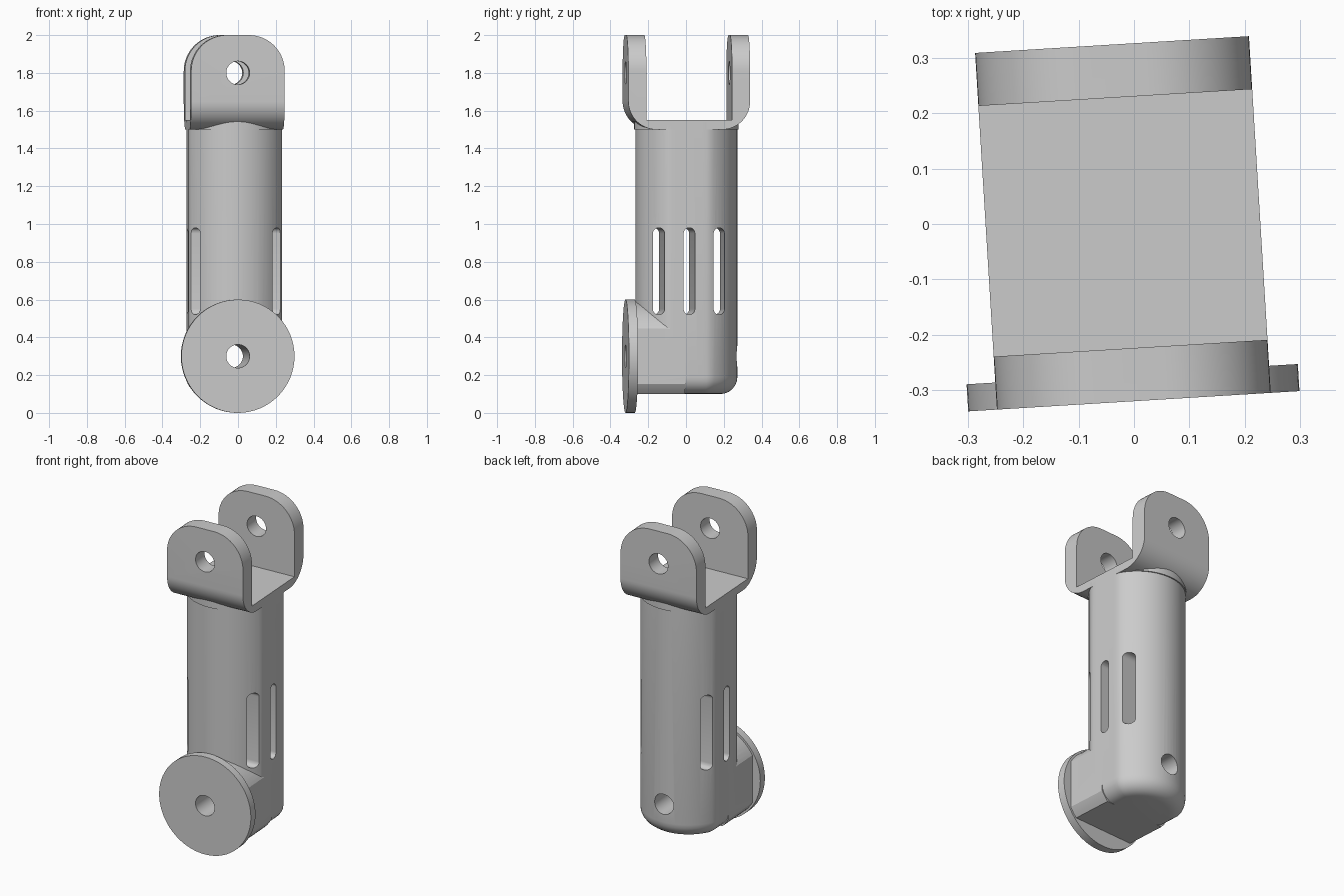
import bpy
import bmesh
from math import sin, cos, pi, radians
from mathutils import Matrix

cube = bpy.data.objects.get("Cube")
if cube:
    bpy.data.objects.remove(cube, do_unlink=True)

# The whole limb is turned slightly about the vertical axis
PLACE = Matrix.Translation((-0.02, 0.002, 0)) @ Matrix.Rotation(radians(3.5), 4, 'Z')

grey = bpy.data.materials.new("plain_grey")
grey.use_nodes = True
grey.diffuse_color = (0.6, 0.6, 0.6, 1)
grey.node_tree.nodes["Principled BSDF"].inputs["Base Color"].default_value = (0.6, 0.6, 0.6, 1)


def arc(cx, cy, r, a0, a1, n=16):
    """Points on an arc, angles in degrees."""
    angles = [radians(a0 + (a1 - a0) * i / n) for i in range(n + 1)]
    return [(cx + r * cos(a), cy + r * sin(a)) for a in angles]


def circle(cx, cy, r, n=48):
    return arc(cx, cy, r, 0, 360, n)[:-1]


def prism(name, pts, axis, lo, hi, round_bottom=0):
    """Extrude a 2D outline along an axis."""
    place = {'x': lambda p, d: (d, p[0], p[1]),
             'y': lambda p, d: (p[0], d, p[1]),
             'z': lambda p, d: (p[0], p[1], d)}[axis]
    bm = bmesh.new()
    a = [bm.verts.new(place(p, lo)) for p in pts]
    b = [bm.verts.new(place(p, hi)) for p in pts]
    bm.faces.new(a)
    bm.faces.new(b)
    for i in range(len(pts)):
        j = (i + 1) % len(pts)
        bm.faces.new((a[i], a[j], b[j], b[i]))
    bmesh.ops.recalc_face_normals(bm, faces=bm.faces)
    if round_bottom:
        rim = [e for e in bm.edges if all(v in a for v in e.verts)]
        bmesh.ops.bevel(bm, geom=rim, offset=round_bottom, segments=6,
                        profile=0.5, affect='EDGES', clamp_overlap=False)
        bmesh.ops.recalc_face_normals(bm, faces=bm.faces)
    mesh = bpy.data.meshes.new(name)
    bm.to_mesh(mesh)
    bm.free()
    mesh.materials.append(grey)
    ob = bpy.data.objects.new(name, mesh)
    bpy.context.collection.objects.link(ob)
    ob.matrix_world = PLACE
    return ob


def boolean(ob, tool, op):
    """Apply a boolean and throw the tool away."""
    tool.hide_render = True
    mod = ob.modifiers.new("cut", 'BOOLEAN')
    mod.operation, mod.object, mod.solver = op, tool, 'EXACT'
    bpy.context.view_layer.update()
    bpy.context.view_layer.objects.active = ob
    bpy.ops.object.modifier_apply(modifier=mod.name)
    bpy.data.objects.remove(tool, do_unlink=True)


def flat_sided(r, half):
    """Round outline with its two sides cut flat at x = +-half."""
    return [(max(-half, min(half, x)), y) for x, y in circle(0, 0, r, 72)]


# Forked head: U-shaped side profile with rounded outer undersides
W, LUG, GAP, FLOOR = 0.248, 0.323, 0.227, 1.55
right = ([(0, 1.5)] + arc(LUG - 0.15, 1.65, 0.15, -90, 0)
         + [(LUG, 2), (GAP, 2), (GAP, FLOOR)])
left = [(-y, z) for y, z in reversed(right[1:])]
head = prism("fork_head", right + left, 'x', -W, W)
outline = ([(-W, 1.4), (W, 1.4)] + arc(W - 0.19, 1.81, 0.19, 0, 90)
           + arc(0.19 - W, 1.81, 0.19, 90, 180))
boolean(head, prism("head_outline", outline, 'y', -0.5, 0.5), 'INTERSECT')
boolean(head, prism("head_pin_cutter", circle(0, 1.8, 0.062), 'y', -0.6, 0.6), 'DIFFERENCE')

# Collar under the head
collar = prism("head_collar", flat_sided(0.277, W), 'z', 1.5, 1.545)

# Main shaft with rounded bottom and a blended lower neck
shaft = prism("shaft", flat_sided(0.27, W), 'z', 0.1, 1.54, round_bottom=0.09)
neck = prism("lower_neck", circle(0, 0.3, 0.288, 64), 'y', -0.28, -0.02)
boolean(neck, prism("neck_trim", [(-W, 0.1), (W, 0.1), (W, 0.7), (-W, 0.7)],
                    'y', -0.5, 0.5), 'INTERSECT')
boolean(shaft, neck, 'UNION')

# Round mounting disc on the front
disc = prism("mounting_disc", circle(0, 0.3, 0.3, 64), 'y', -LUG, -0.274)
boolean(shaft, disc, 'UNION')
boolean(shaft, prism("lower_pin_cutter", circle(0, 0.3, 0.062), 'y', -0.6, 0.6), 'DIFFERENCE')

# Three long slots through the sides
for y in (-0.16, 0, 0.16):
    slot = arc(y, 0.95, 0.03, 0, 180, 10) + arc(y, 0.55, 0.03, 180, 360, 10)
    boolean(shaft, prism("slot_cutter", slot, 'x', -0.6, 0.6), 'DIFFERENCE')

# Smooth shading with crisp edges
bpy.ops.object.select_all(action='DESELECT')
for ob in (head, collar, shaft):
    ob.select_set(True)
    bpy.context.view_layer.objects.active = ob
bpy.ops.object.shade_smooth_by_angle(angle=radians(30))
